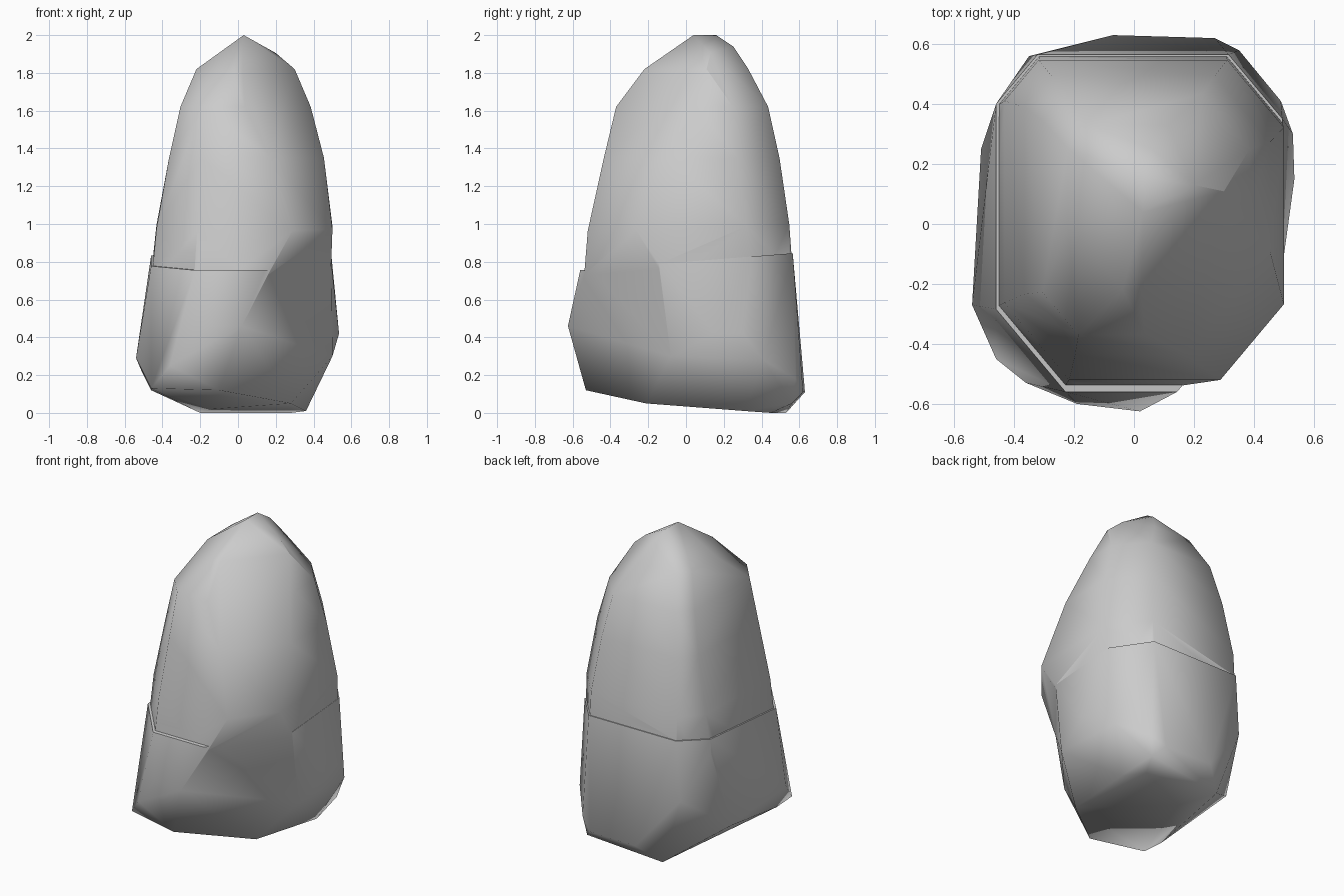
import bpy, bmesh, math

if "Cube" in bpy.data.objects:
    bpy.data.objects.remove(bpy.data.objects["Cube"])

# Facing angles of the eight outline sides: E, NE, N, NW, W, SW, S, SE
ANGLES = [math.radians(a) for a in (0, 40, 90, 140, 180, 220, 270, 320, 360)]


def ring(z, tilt, *h):
    """Corners of an eight-sided outline given the distance of each side."""
    pts = []
    for i in range(8):
        a, b = ANGLES[i], ANGLES[i + 1]
        p, q, s = h[i], h[(i + 1) % 8], math.sin(b - a)
        x = (p * math.sin(b) - q * math.sin(a)) / s
        y = (q * math.cos(a) - p * math.cos(b)) / s
        pts.append((x, y, z + tilt * y))
    return pts


def hull(name, pts):
    """Solid faceted stone wrapped around the points."""
    bm = bmesh.new()
    for p in pts:
        bm.verts.new(p)
    bmesh.ops.convex_hull(bm, input=bm.verts[:])
    loose = [v for v in bm.verts if not v.link_faces]
    bmesh.ops.delete(bm, geom=loose, context='VERTS')
    bmesh.ops.recalc_face_normals(bm, faces=bm.faces[:])
    mesh = bpy.data.meshes.new(name)
    bm.to_mesh(mesh)
    bm.free()
    ob = bpy.data.objects.new(name, mesh)
    bpy.context.collection.objects.link(ob)
    return ob


# Lower stone: underside, then the widest corners, then the groove outline
lower = [
    (-.46, -.29, .12), (-.10, -.53, .12), (.28, -.21, .05), (.36, .31, .01),
    (.28, .45, .0), (-.20, .53, .0), (-.14, .25, .02), (.33, .56, .05),
    (-.54, -.27, .29), (-.46, -.45, .13), (-.36, -.53, .25), (-.19, -.60, .46),
    (.02, -.625, .46), (.50, -.08, .30), (.535, .15, .42), (.53, .30, .42),
    (.49, .41, .28), (.35, .58, .18), (.27, .62, .11), (-.07, .63, .11),
    (-.35, .56, .45), (-.51, .25, .22),
] + ring(.80, .08, .495, .605, .565, .61, .46, .535, .56, .47)

# Upper stone: tapering outlines that overhang the front right corner
upper = (
    ring(.70, .08, .49, .60, .565, .605, .46, .53, .545, .44)
    + ring(.98, .03, .50, .59, .547, .595, .432, .50, .52, .555)
    + ring(1.35, 0, .455, .525, .495, .53, .365, .43, .435, .41)
    + ring(1.62, 0, .385, .455, .435, .455, .305, .38, .37, .265)
    + ring(1.82, 0, .30, .30, .33, .33, .22, .17, .22, .16)
    + [(.03, .04, 2), (.03, .16, 2), (.06, .25, 1.94), (.20, .13, 1.905)]
)

boulder = hull("boulder", lower)
top = hull("upper_stone_helper", upper)

# Merge both stones so a groove is left where they meet
mod = boulder.modifiers.new("join", 'BOOLEAN')
mod.operation = 'UNION'
mod.solver = 'EXACT'
mod.object = top
bpy.context.view_layer.objects.active = boulder
boulder.select_set(True)
bpy.ops.object.modifier_apply(modifier="join")
bpy.data.objects.remove(top)

# Smooth shading with the hardest creases kept
bpy.ops.object.shade_smooth_by_angle(angle=math.radians(60))
